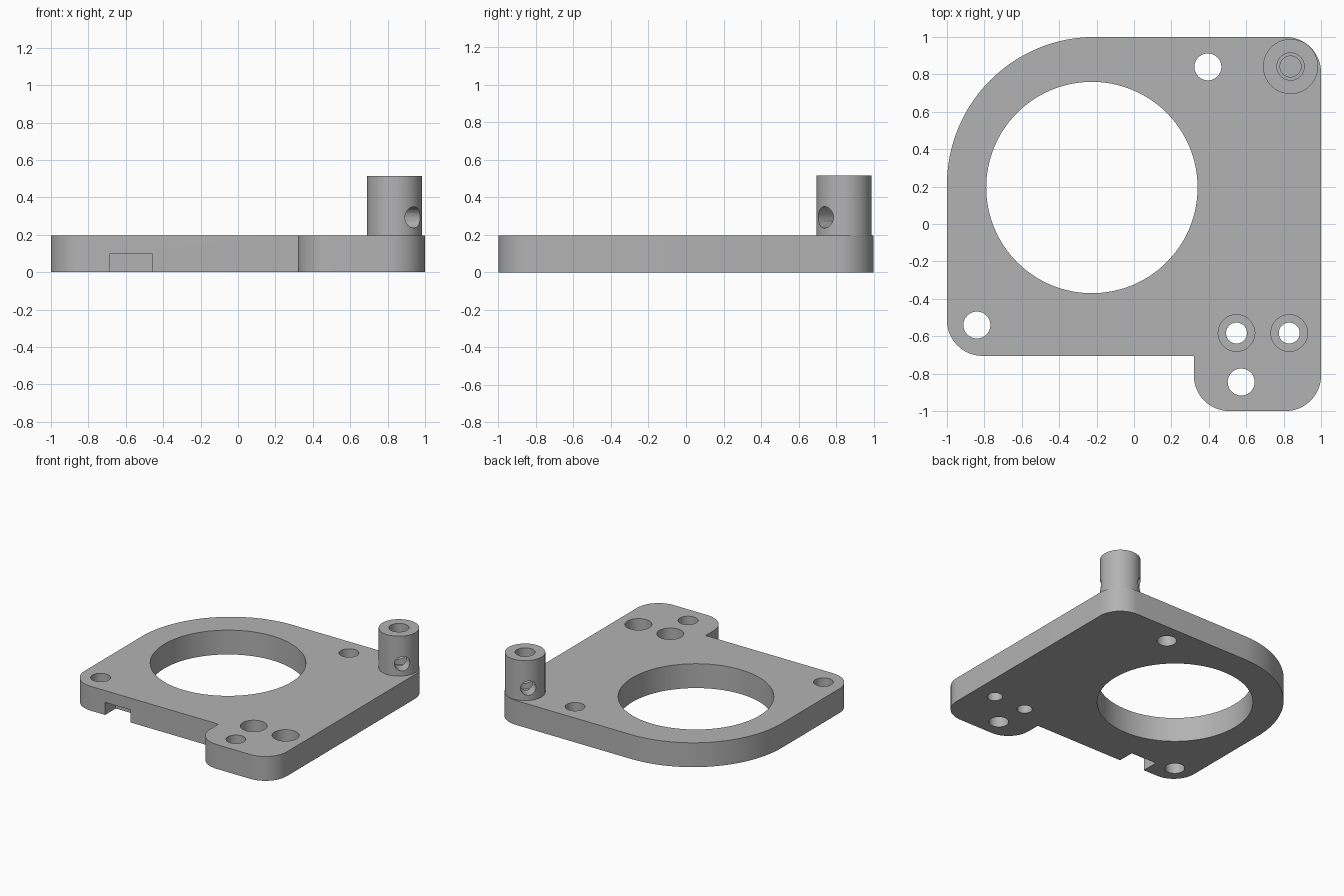
import bpy, bmesh
from math import sin, cos, pi, radians
from mathutils import Matrix, Vector

if "Cube" in bpy.data.objects:
    bpy.data.objects.remove(bpy.data.objects["Cube"])

PLATE_TOP = 0.195
POST_TOP = 0.515
POST = (0.837, 0.842)
CORNER = 0.19

grey = bpy.data.materials.new("plain grey")
grey.use_nodes = True
colour = (0.45, 0.45, 0.45, 1)
grey.diffuse_color = colour
grey.node_tree.nodes["Principled BSDF"].inputs["Base Color"].default_value = colour


def make_object(name, bm):
    bmesh.ops.recalc_face_normals(bm, faces=bm.faces)
    mesh = bpy.data.meshes.new(name)
    bm.to_mesh(mesh)
    bm.free()
    mesh.materials.append(grey)
    obj = bpy.data.objects.new(name, mesh)
    bpy.context.collection.objects.link(obj)
    return obj


def cylinder(name, xy, radius, z0, z1, sides=48):
    bm = bmesh.new()
    place = Matrix.Translation((*xy, (z0 + z1) / 2))
    bmesh.ops.create_cone(bm, cap_ends=True, segments=sides, radius1=radius,
                          radius2=radius, depth=z1 - z0, matrix=place)
    return make_object(name, bm)


def cut(target, cutter):
    cutter.hide_render = True
    mod = target.modifiers.new("cut", "BOOLEAN")
    mod.operation = "DIFFERENCE"
    mod.solver = "EXACT"
    mod.object = cutter
    bpy.context.view_layer.objects.active = target
    bpy.ops.object.modifier_apply(modifier=mod.name)
    bpy.data.objects.remove(cutter)


def arc(cx, cy, radius, start, steps=16):
    """Quarter turn, counter-clockwise from the start angle in degrees."""
    angles = [radians(start) + pi / 2 * i / steps for i in range(steps + 1)]
    return [(cx + radius * cos(a), cy + radius * sin(a)) for a in angles]


# Plate: rounded outline with one large corner and a front tab
inner = 1 - CORNER
outline = arc(inner, inner, CORNER, 0)
outline += arc(-0.21, 0.21, 0.79, 90, 40)
outline += arc(-inner, -0.705 + CORNER, CORNER, 180)
outline += [(0.32, -0.705)]
outline += arc(0.32 + CORNER, -inner, CORNER, 180)
outline += arc(inner, -inner, CORNER, 270)
bm = bmesh.new()
base = bm.faces.new([bm.verts.new((x, y, 0)) for x, y in outline])
raised = bmesh.ops.extrude_face_region(bm, geom=[base])["geom"]
bmesh.ops.translate(bm, vec=(0, 0, PLATE_TOP),
                    verts=[v for v in raised if isinstance(v, bmesh.types.BMVert)])
plate = make_object("base_plate", bm)

# Large opening and plain mounting holes
cut(plate, cylinder("opening_cutter", (-0.225, 0.195), 0.565, -0.1, 0.4, 128))
for xy in ((0.395, 0.84), (-0.84, -0.54), (0.573, -0.845)):
    cut(plate, cylinder("hole_cutter", xy, 0.072, -0.1, 0.4))

# Counterbored screw holes
for x in (0.548, 0.83):
    cut(plate, cylinder("screw_cutter", (x, -0.583), 0.056, -0.1, 0.4))
    cut(plate, cylinder("head_cutter", (x, -0.583), 0.098, 0.085, 0.4))

# Notch under the front edge
bm = bmesh.new()
bmesh.ops.create_cube(bm, size=1, matrix=Matrix.Translation((-0.572, -0.67, 0))
                      @ Matrix.Diagonal((0.225, 0.2, 0.2, 1)))
cut(plate, make_object("notch_cutter", bm))

# Post with stepped bore and diagonal cross hole
post = cylinder("corner_post", POST, 0.147, PLATE_TOP, POST_TOP, 64)
cut(post, cylinder("bore_cutter", POST, 0.056, 0.1, 0.6))
cut(post, cylinder("wide_bore_cutter", POST, 0.073, 0.38, 0.6))
cross = cylinder("cross_cutter", (0, 0), 0.057, -0.3, 0.3, 44)
turn = Vector((1, -1, 0)).to_track_quat("Z", "Y").to_matrix().to_4x4()
cross.data.transform(Matrix.Translation((*POST, 0.293)) @ turn)
cut(post, cross)

# Smooth the round walls and keep the rims sharp
bpy.ops.object.select_all(action="DESELECT")
for part in (plate, post):
    part.select_set(True)
bpy.context.view_layer.objects.active = plate
bpy.ops.object.shade_smooth_by_angle(angle=radians(30))
